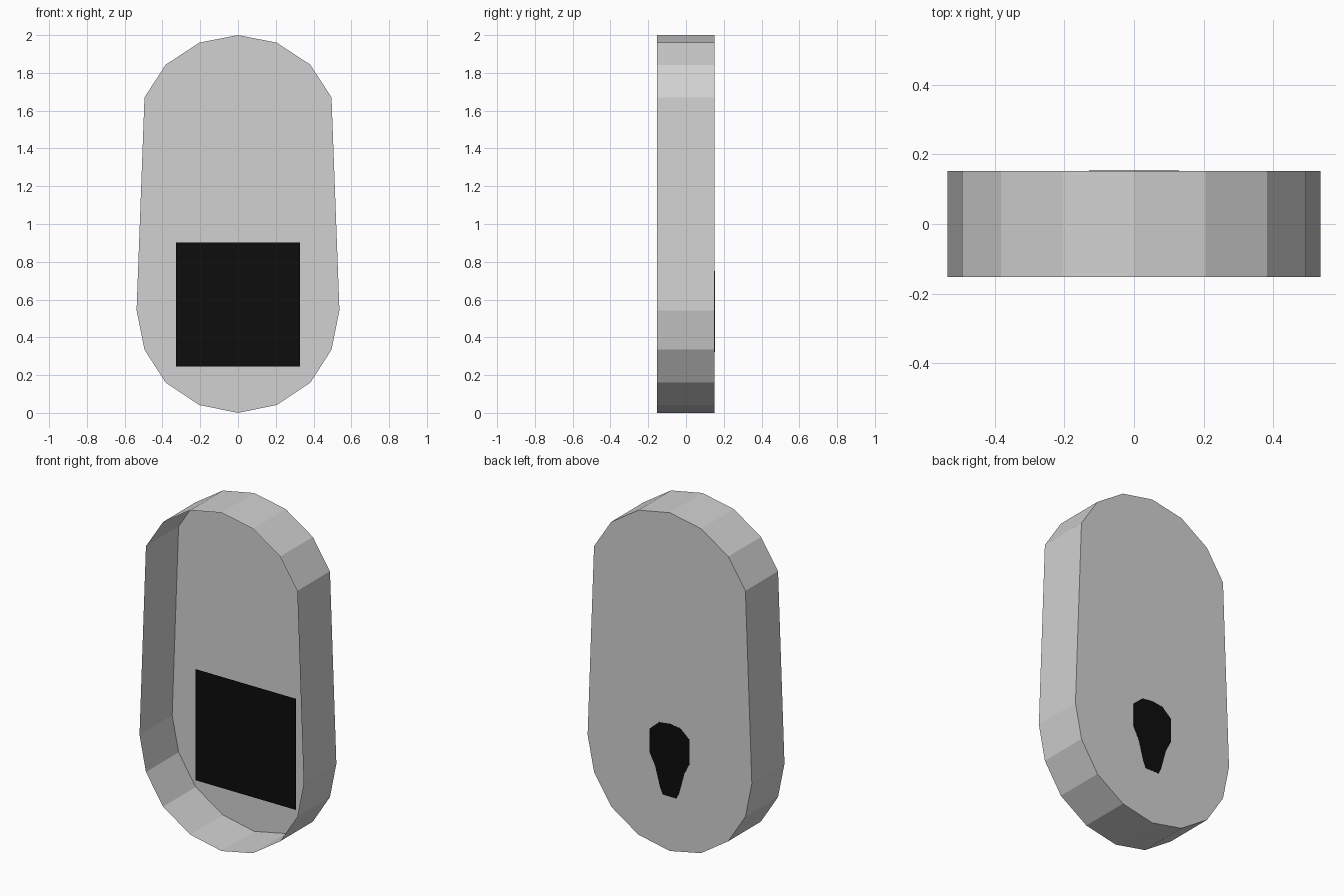
import bpy
import bmesh

if "Cube" in bpy.data.objects:
    bpy.data.objects.remove(bpy.data.objects["Cube"], do_unlink=True)


def make_material(name, value):
    mat = bpy.data.materials.new(name)
    mat.use_nodes = True
    colour = (value, value, value, 1)
    mat.diffuse_color = colour
    mat.node_tree.nodes["Principled BSDF"].inputs["Base Color"].default_value = colour
    return mat


def mirrored(half):
    """Close a right-hand half outline, listed top to bottom, across x = 0."""
    return half + [(-x, z) for x, z in reversed(half) if x > 0]


def extruded(name, outline, front, back, mat, cap_front=False, cap_back=True):
    """Sweep an x-z outline along y, with optional end caps."""
    bm = bmesh.new()
    near = [bm.verts.new((x, front, z)) for x, z in outline]
    far = [bm.verts.new((x, back, z)) for x, z in outline]
    for i in range(len(outline)):
        j = (i + 1) % len(outline)
        bm.faces.new((near[i], near[j], far[j], far[i]))
    if cap_front:
        bm.faces.new(near[::-1])
    if cap_back:
        bm.faces.new(far)
    bmesh.ops.recalc_face_normals(bm, faces=bm.faces)
    # The open tray needs its back cap facing outward
    if cap_back and max(bm.faces, key=lambda f: f.calc_center_median().y).normal.y < 0:
        bmesh.ops.reverse_faces(bm, faces=bm.faces)
    mesh = bpy.data.meshes.new(name)
    bm.to_mesh(mesh)
    bm.free()
    mesh.materials.append(mat)
    obj = bpy.data.objects.new(name, mesh)
    bpy.context.collection.objects.link(obj)
    return obj


grey = make_material("light grey", 0.64)
black = make_material("black", 0.004)

# Thin-walled rounded tray, open at the front
tray = mirrored([(0, 2), (0.205, 1.96), (0.383, 1.843), (0.495, 1.67), (0.537, 0.543),
                 (0.495, 0.335), (0.383, 0.16), (0.205, 0.042), (0, 0)])
extruded("tray_shell", tray, -0.153, 0.152, grey)

# Square black panel standing inside the tray
panel = [(0.328, 0.902), (0.328, 0.246), (-0.328, 0.246), (-0.328, 0.902)]
extruded("square_panel", panel, 0.07, 0.072, black, cap_front=True)

# Bulb-shaped core behind the panel, just showing through the back
bulb = mirrored([(0, 0.752), (0.07, 0.743), (0.13, 0.69), (0.13, 0.548), (0.095, 0.48),
                 (0.062, 0.36), (0.045, 0.322)])
extruded("bulb_core", bulb, 0.072, 0.1535, black)
